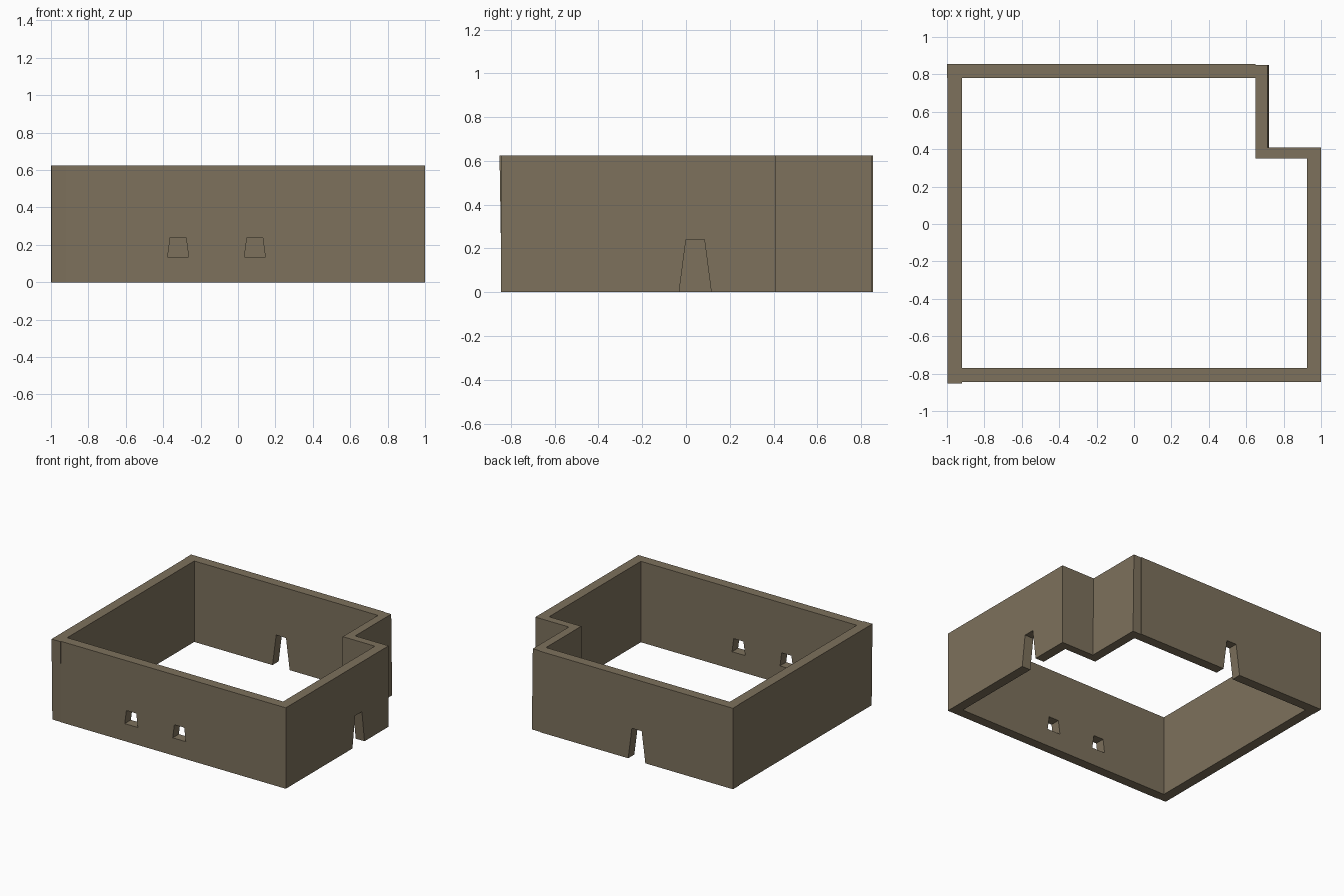
import bpy, bmesh
from mathutils import Vector

if "Cube" in bpy.data.objects:
    bpy.data.objects.remove(bpy.data.objects["Cube"])

H = 0.625
mat = bpy.data.materials.new("mud_brown")
mat.diffuse_color = (0.205, 0.165, 0.107, 1)
mat.use_nodes = True
mat.node_tree.nodes["Principled BSDF"].inputs["Base Color"].default_value = mat.diffuse_color


def prism(name, bottom, top):
    """Solid between two matching loops of 3D points."""
    bm = bmesh.new()
    b = [bm.verts.new(p) for p in bottom]
    t = [bm.verts.new(p) for p in top]
    bm.faces.new(b[::-1])
    bm.faces.new(t)
    n = len(b)
    for i in range(n):
        j = (i + 1) % n
        bm.faces.new((b[i], b[j], t[j], t[i]))
    bmesh.ops.recalc_face_normals(bm, faces=bm.faces)
    me = bpy.data.meshes.new(name)
    bm.to_mesh(me)
    bm.free()
    ob = bpy.data.objects.new(name, me)
    bpy.context.collection.objects.link(ob)
    me.materials.append(mat)
    return ob


def wall(name, x0, x1, y0, y1, lean=(0, 0)):
    """Straight wall; lean moves the top of the x1 and y0 sides."""
    def ring(z, dx, dy):
        return [(x0, y0 + dy, z), (x1 + dx, y0 + dy, z), (x1 + dx, y1, z), (x0, y1, z)]
    return prism(name, ring(0, 0, 0), ring(H, *lean))


def cut(ob, axis, centre, wall_pos, z0, z1, w0, w1):
    """Cut a tapered opening through a wall; axis is the wall's run direction."""
    prof = [(-w0, z0), (w0, z0), (w1, z1), (-w1, z1)]
    loops = []
    for d in (-0.1, 0.1):
        if axis == 'x':
            loops.append([(centre + u, wall_pos + d, z) for u, z in prof])
        else:
            loops.append([(wall_pos + d, centre + u, z) for u, z in prof])
    c = prism("opening_cutter", *loops)
    c.hide_render = True
    m = ob.modifiers.new("opening", 'BOOLEAN')
    m.operation, m.solver, m.object = 'DIFFERENCE', 'EXACT', c
    bpy.context.view_layer.objects.active = ob
    bpy.ops.object.modifier_apply(modifier=m.name)
    bpy.data.objects.remove(c)


# Walls
wall("left_wall", -0.997, -0.92, -0.842, 0.78, (0, -0.01))
back = wall("back_wall", -1, 0.65, 0.78, 0.855)
front = wall("front_wall", -0.92, 1, -0.845, -0.77)
right = wall("right_wall", 0.925, 1, -0.77, 0.35)
wall("notch_side_wall", 0.65, 0.722, 0.41, 0.85, (-0.008, 0))
wall("notch_back_wall", 0.65, 1, 0.35, 0.41)

# Doorways, open to the ground (cutter starts below it)
for ob, axis, c, pos in ((right, 'y', 0.042, 0.962), (back, 'x', -0.178, 0.817)):
    cut(ob, axis, c, pos, -0.024, 0.24, 0.0765, 0.042)

# Front windows
for x in (-0.32, 0.09):
    cut(front, 'x', x, -0.807, 0.135, 0.24, 0.056, 0.042)
